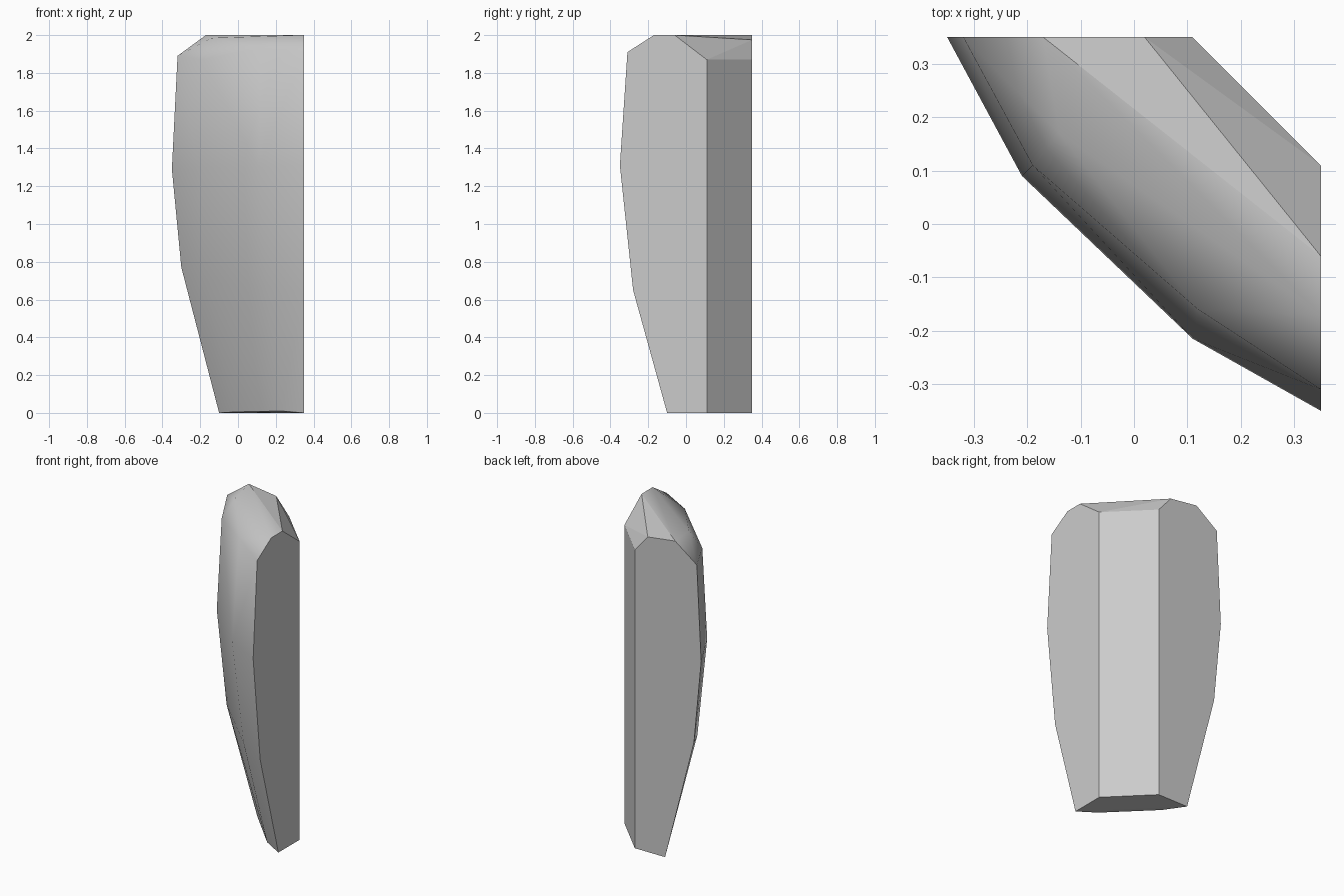
import bpy
import bmesh

cube = bpy.data.objects.get("Cube")
if cube:
    bpy.data.objects.remove(cube, do_unlink=True)

# One plain grey stone colour
grey = bpy.data.materials.new("stone_grey")
grey.use_nodes = True
colour = (0.6, 0.6, 0.6, 1)
grey.diffuse_color = colour
grey.node_tree.nodes["Principled BSDF"].inputs["Base Color"].default_value = colour

BACK = 0.35    # the two flat back sides lie on x = BACK and y = BACK
CUT = 0.11     # where the diagonal back chamfer meets them

# Curved front: four corners per level, from the back side round to the right side
front = [
    [(-0.10, BACK, 0), (-0.02, 0.22, 0.005), (0.23, -0.04, 0.01), (BACK, -0.10, 0)],
    [(-0.30, BACK, 0.77), (-0.17, 0.13, 0.70), (0.15, -0.16, 0.66), (BACK, -0.28, 0.65)],
    [(-0.35, BACK, 1.29), (-0.21, 0.09, 1.30), (0.11, -0.215, 1.30), (BACK, -0.35, 1.31)],
    [(-0.32, BACK, 1.89), (-0.19, 0.11, 1.87), (0.12, -0.16, 1.93), (BACK, -0.31, 1.91)],
]
# Crown, and the ridge where it drops to the back
crown = [(-0.17, BACK, 2.0), (-0.14, 0.17, 1.985), (BACK, -0.17, 2.0),
         (BACK, -0.06, 2.0), (0.02, BACK, 1.975)]
# Diagonal back chamfer
chamfer = [p for z in (0, 1.87) for p in ((BACK, CUT, z), (CUT, BACK, z))]

# Wrap the corners into one solid and merge its flat sides
bm = bmesh.new()
for point in sum(front, []) + crown + chamfer:
    bm.verts.new(point)
hull = bmesh.ops.convex_hull(bm, input=bm.verts)
loose = [v for v in bm.verts if not v.link_faces]
bmesh.ops.delete(bm, geom=loose, context='VERTS')
bmesh.ops.dissolve_limit(bm, angle_limit=0.03, verts=bm.verts, edges=bm.edges)
bmesh.ops.recalc_face_normals(bm, faces=bm.faces)


def is_shell(face):
    """Front and crown faces blend smoothly; the back and base stay flat."""
    n = face.normal
    return n.x + n.y < 0.2 and n.z > -0.8


for face in bm.faces:
    face.smooth = is_shell(face)
for edge in bm.edges:
    edge.smooth = all(is_shell(f) for f in edge.link_faces)

mesh = bpy.data.meshes.new("stone_slab")
bm.to_mesh(mesh)
bm.free()
mesh.materials.append(grey)
slab = bpy.data.objects.new("stone_slab", mesh)
bpy.context.collection.objects.link(slab)
